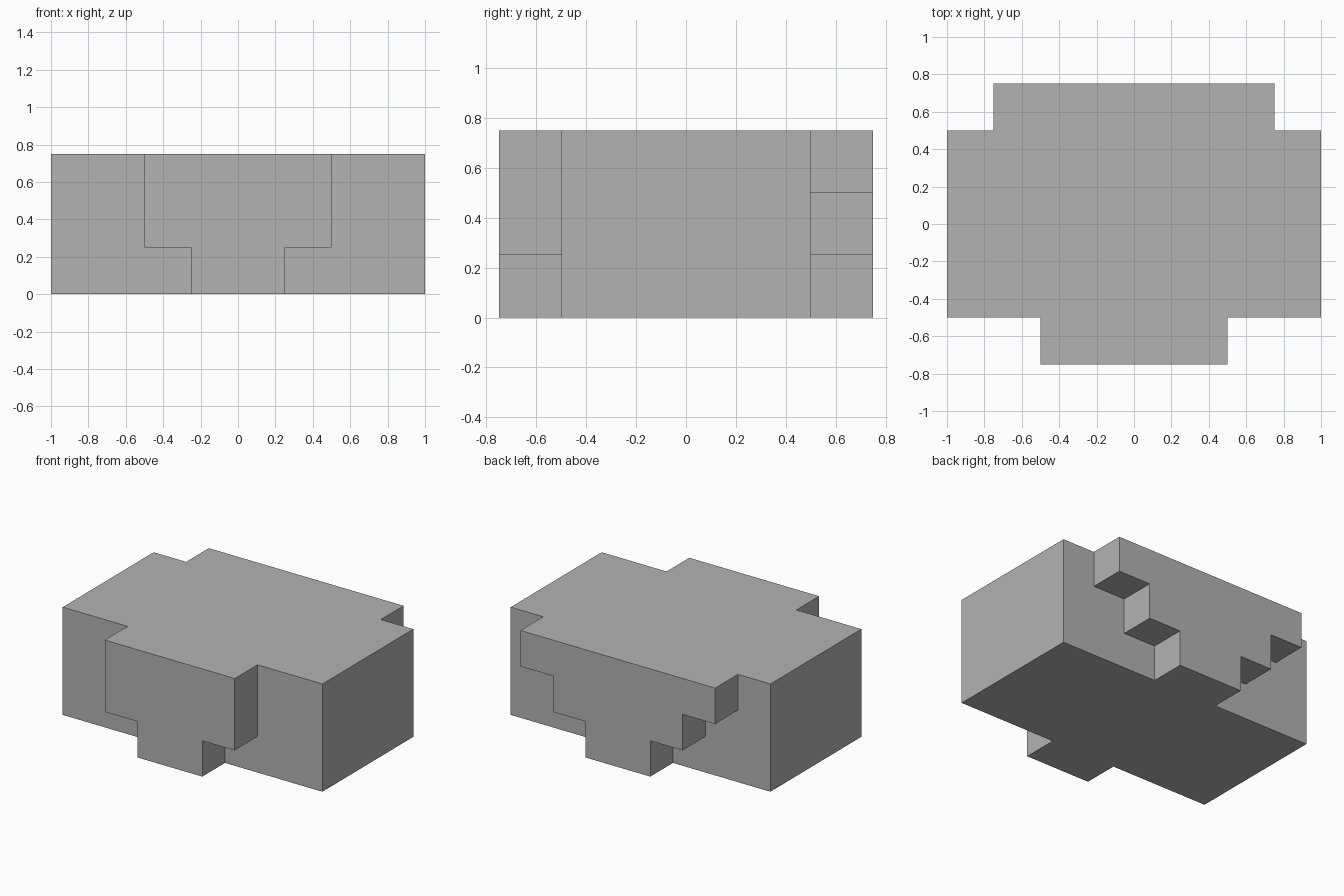
import bpy, bmesh, math

cube = bpy.data.objects.get("Cube")
if cube:
    bpy.data.objects.remove(cube, do_unlink=True)

grey = bpy.data.materials.new("plain grey")
grey.use_nodes = True
colour = (0.45, 0.45, 0.45, 1)
grey.diffuse_color = colour
grey.node_tree.nodes["Principled BSDF"].inputs["Base Color"].default_value = colour

HEIGHT = 0.75


def stepped_block(name, half_widths, y0, y1):
    """Symmetric stepped profile, bottom tier first, extruded from y0 to y1."""
    tier = HEIGHT / len(half_widths)
    right = []
    for i, w in enumerate(half_widths):
        right += [(w, i * tier), (w, (i + 1) * tier)]
    outline = right + [(-x, z) for x, z in reversed(right)]
    # Equal neighbouring tiers share a point, so keep each point once
    outline = list(dict.fromkeys(outline))
    bm = bmesh.new()
    face = bm.faces.new([bm.verts.new((x, y0, z)) for x, z in outline])
    side = bmesh.ops.extrude_face_region(bm, geom=[face])["geom"]
    moved = [v for v in side if isinstance(v, bmesh.types.BMVert)]
    bmesh.ops.translate(bm, verts=moved, vec=(0, y1 - y0, 0))
    bmesh.ops.recalc_face_normals(bm, faces=bm.faces)
    mesh = bpy.data.meshes.new(name)
    bm.to_mesh(mesh)
    bm.free()
    mesh.materials.append(grey)
    obj = bpy.data.objects.new(name, mesh)
    bpy.context.collection.objects.link(obj)
    return obj


# Main block, with stepped brackets reaching into it from front and back
body = stepped_block("stepped_block", [1], -0.5, 0.5)
brackets = [
    stepped_block("front_bracket", [0.25, 0.5, 0.5], -0.75, -0.25),
    stepped_block("back_bracket", [0.25, 0.5, 0.75], 0.25, 0.75),
]

# Fuse everything into one closed solid
for part in brackets:
    union = body.modifiers.new("fuse " + part.name, "BOOLEAN")
    union.operation = "UNION"
    union.solver = "EXACT"
    union.object = part
bpy.context.view_layer.update()
evaluated = body.evaluated_get(bpy.context.evaluated_depsgraph_get())
fused = bpy.data.meshes.new_from_object(evaluated)
body.modifiers.clear()
body.data = fused
for part in brackets:
    bpy.data.objects.remove(part, do_unlink=True)

# Merge coplanar faces so only true edges remain
bm = bmesh.new()
bm.from_mesh(fused)
bmesh.ops.remove_doubles(bm, verts=bm.verts, dist=0.0001)
bmesh.ops.dissolve_limit(bm, angle_limit=math.radians(1),
                         verts=bm.verts, edges=bm.edges)
bm.to_mesh(fused)
bm.free()
